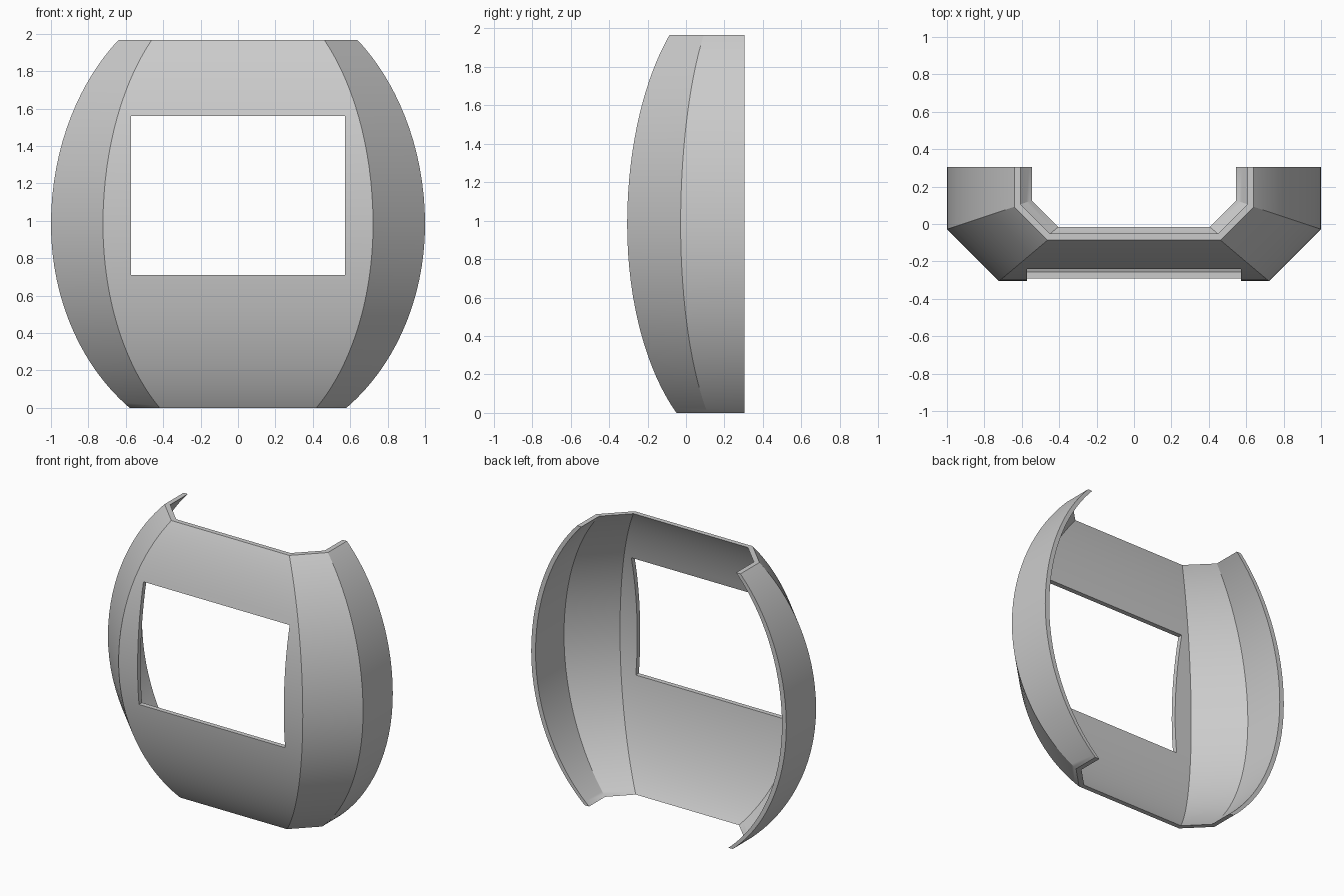
import bpy, bmesh, math

cube = bpy.data.objects.get("Cube")
if cube:
    bpy.data.objects.remove(cube, do_unlink=True)

HEIGHT, WIDEST, BACK, WALL = 1.965, 0.98, 0.305, 0.034
RINGS = 40

grey = bpy.data.materials.new("plain grey")
grey.use_nodes = True
colour = (0.6, 0.6, 0.6, 1)
grey.diffuse_color = colour
grey.node_tree.nodes["Principled BSDF"].inputs["Base Color"].default_value = colour


def bulge(z):
    """Scale of the cross-section at a height: elliptical, fuller below."""
    radius = 1.282 if z > WIDEST else 1.203
    return math.sqrt(1 - ((z - WIDEST) / radius) ** 2)


def section(z):
    """Closed chamfered U outline, outer wall then inner wall."""
    s = bulge(z)
    side, front_x = s, 0.722 * s
    side_y, front_y = BACK - 0.333 * s, BACK - 0.611 * s
    miter = WALL * math.tan(math.pi / 8)
    outer = [(side, BACK), (side, side_y), (front_x, front_y)]
    inner = [(side - WALL, BACK), (side - WALL, side_y + miter),
             (front_x - miter, front_y + WALL)]
    loop = outer + [(-x, y) for x, y in reversed(outer)]
    loop += [(-x, y) for x, y in inner] + list(reversed(inner))
    return loop


# Curved shell lofted through the sections
bm = bmesh.new()
rings = []
for i in range(RINGS + 1):
    z = HEIGHT * (1 - math.cos(math.pi * i / RINGS)) / 2
    rings.append([bm.verts.new((x, y, z)) for x, y in section(z)])
n = len(rings[0])
for low, high in zip(rings, rings[1:]):
    for j in range(n):
        k = (j + 1) % n
        bm.faces.new((low[j], low[k], high[k], high[j]))

# Flat rims at the bottom and top
for ring in (rings[0], rings[-1]):
    for j in range(n // 2 - 1):
        bm.faces.new((ring[j], ring[j + 1], ring[n - 2 - j], ring[n - 1 - j]))
bmesh.ops.recalc_face_normals(bm, faces=bm.faces)
mesh = bpy.data.meshes.new("shell")
bm.to_mesh(mesh)
bm.free()
mesh.materials.append(grey)
shell = bpy.data.objects.new("shell", mesh)
bpy.context.collection.objects.link(shell)

# Rectangular window through the front panel
bpy.ops.mesh.primitive_cube_add(size=1, location=(0, -0.2, 1.135))
cutter = bpy.context.object
cutter.name = "window_cutter"
cutter.scale = (1.146, 0.6, 0.85)
cutter.hide_render = True
cutter.data.materials.append(grey)
cut = shell.modifiers.new("window", 'BOOLEAN')
cut.operation, cut.solver, cut.object = 'DIFFERENCE', 'EXACT', cutter

bpy.ops.object.select_all(action='DESELECT')
shell.select_set(True)
bpy.context.view_layer.objects.active = shell
bpy.ops.object.modifier_apply(modifier=cut.name)
bpy.data.objects.remove(cutter, do_unlink=True)
bpy.ops.object.shade_smooth_by_angle(angle=math.radians(30))
